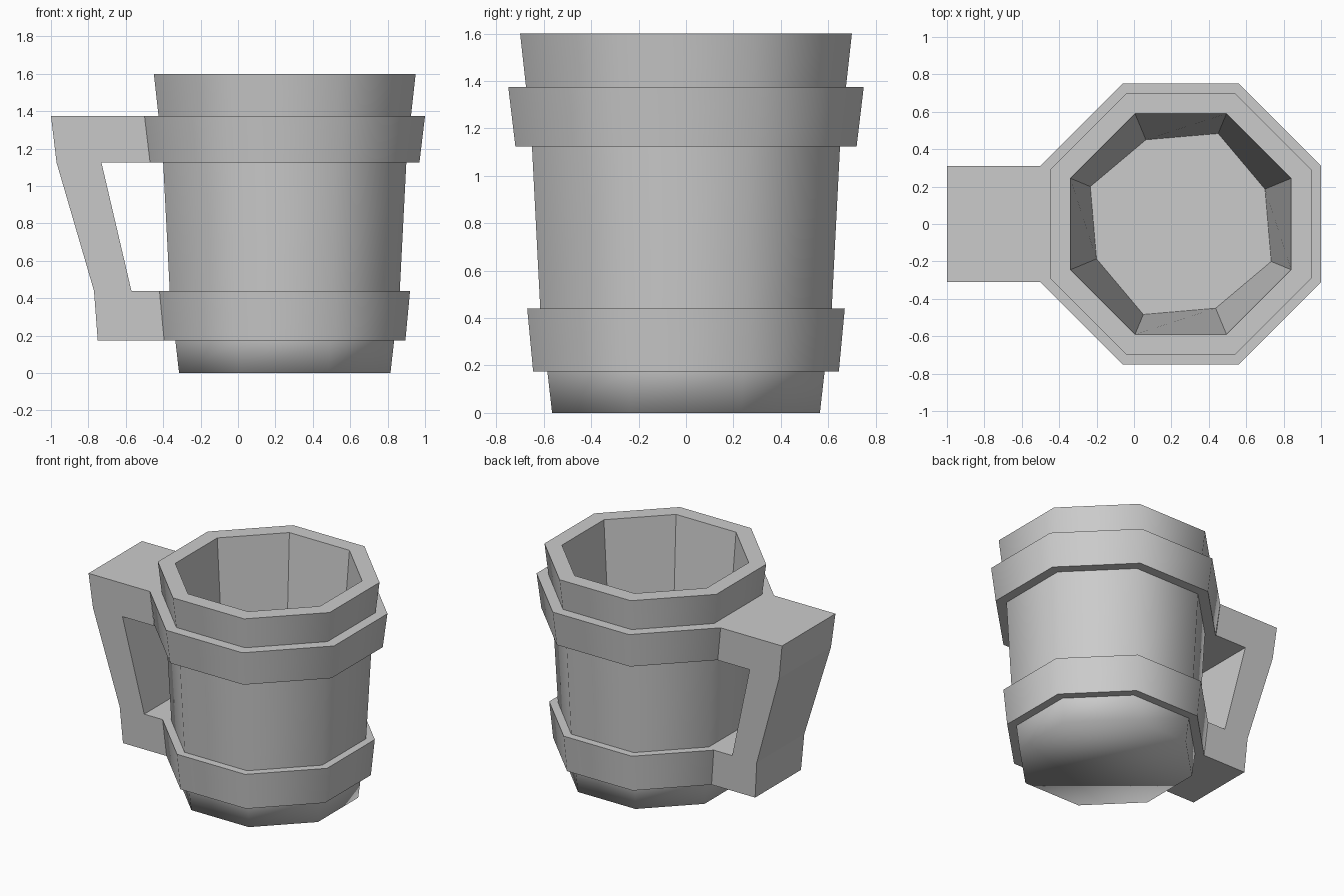
import bpy, bmesh
from math import cos, sin, pi

if "Cube" in bpy.data.objects:
    bpy.data.objects.remove(bpy.data.objects["Cube"])

CX = 0.25  # centre of the octagonal body


def add_object(name, bm):
    bmesh.ops.recalc_face_normals(bm, faces=bm.faces)
    mesh = bpy.data.meshes.new(name)
    bm.to_mesh(mesh)
    bm.free()
    obj = bpy.data.objects.new(name, mesh)
    bpy.context.collection.objects.link(obj)
    return obj


# Cup: octagonal rings (flat-to-centre distance, z) from base, up, over the rim, down inside
profile = [(0.565, 0), (0.585, 0.175),
           (0.645, 0.175), (0.67, 0.44),      # lower band
           (0.615, 0.44), (0.65, 1.125),
           (0.72, 1.125), (0.75, 1.375),      # upper band
           (0.675, 1.375), (0.70, 1.6),
           (0.59, 1.6), (0.467, 0.15)]        # inside wall
bm = bmesh.new()
rings = []
for i, (a, z) in enumerate(profile):
    ring = []
    for k in range(8):
        r = a / cos(pi / 8)
        if i == len(profile) - 1:             # slightly skewed inner floor
            r += 0.018 if k % 2 else -0.018
        t = pi / 8 + k * pi / 4
        ring.append(bm.verts.new((CX + r * cos(t), r * sin(t), z)))
    rings.append(ring)
for lo, hi in zip(rings, rings[1:]):
    for k in range(8):
        n = (k + 1) % 8
        bm.faces.new((lo[k], lo[n], hi[n], hi[k]))
bm.faces.new(rings[0][::-1])
bm.faces.new(rings[-1])

# Smooth around the staves, crisp at every band and rim edge
for f in bm.faces:
    f.smooth = True
for ring in rings[1:]:
    for k in range(8):
        bm.edges.get((ring[k], ring[(k + 1) % 8])).smooth = False
for k in range(8):
    bm.edges.get((rings[-2][k], rings[-1][k])).smooth = False
add_object("cup", bm)

# Handle: C-shaped side profile, tapering in width like the band faces it joins
side = [(-0.47, 1.125), (-0.73, 1.125), (-0.57, 0.44), (-0.42, 0.44),
        (-0.395, 0.175), (-0.75, 0.175), (-0.77, 0.44), (-0.97, 1.125),
        (-1.0, 1.375), (-0.5, 1.375)]
side[3], side[4] = (CX - 0.67, 0.44), (CX - 0.645, 0.175)
bm = bmesh.new()


def half_width(z):
    return 0.267 + (z - 0.175) * (0.311 - 0.267) / 1.2


front = [bm.verts.new((x, -half_width(z), z)) for x, z in side]
back = [bm.verts.new((x, half_width(z), z)) for x, z in side]
bm.faces.new(front)
bm.faces.new(back[::-1])
for k in range(len(side)):
    if k in (3, 9):                           # open where it meets the bands
        continue
    n = (k + 1) % len(side)
    bm.faces.new((front[k], back[k], back[n], front[n]))
add_object("handle", bm)
